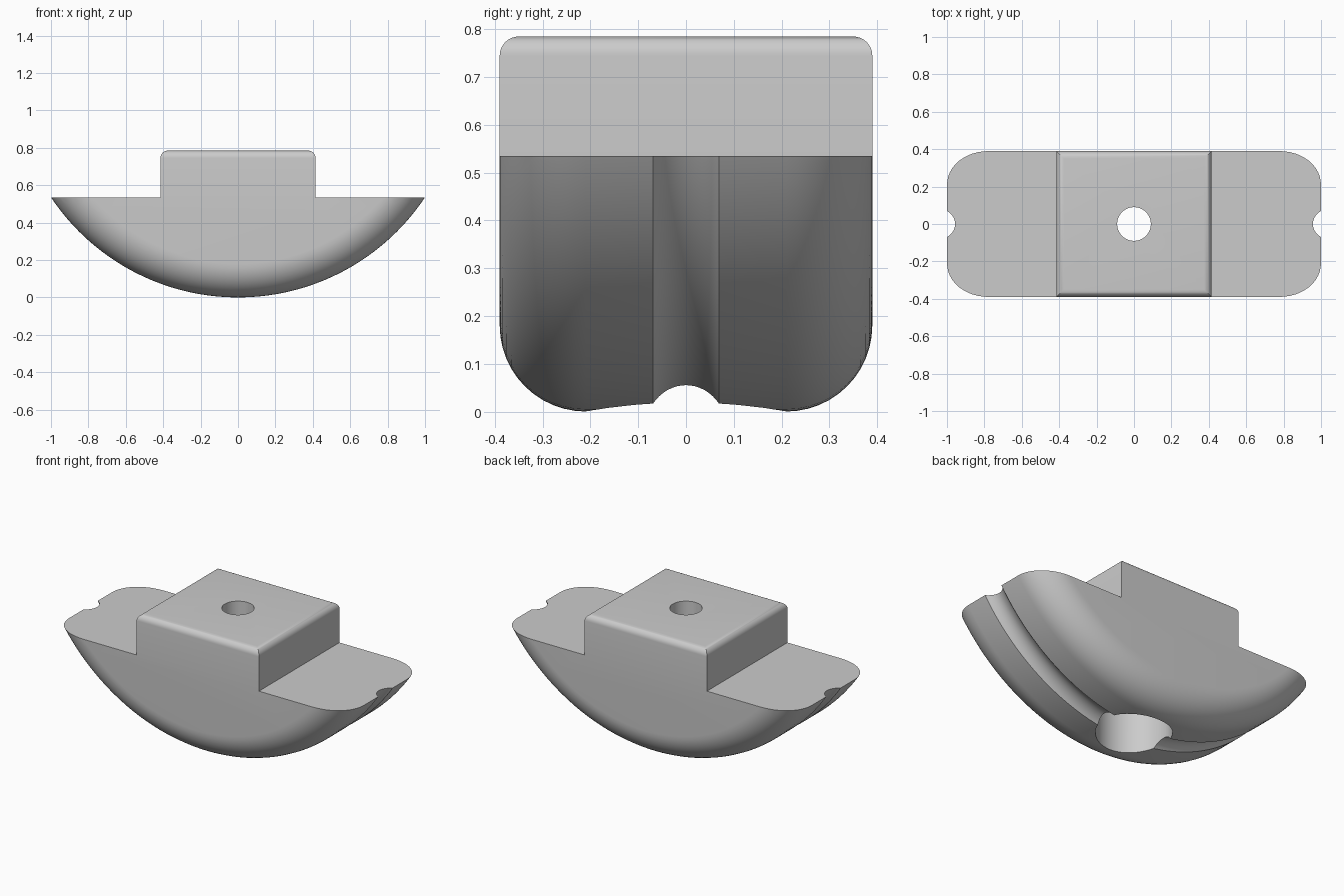
import bpy, bmesh, math

if "Cube" in bpy.data.objects:
    bpy.data.objects.remove(bpy.data.objects["Cube"], do_unlink=True)

RADIUS, HALF_DEPTH, ROUND = 1.202, 0.39, 0.18
LEDGE_Z, TOP_Z, BLOCK_X = 0.535, 0.785, 0.415
GROOVE_W, GROOVE_D = 0.069, 0.036

grey = bpy.data.materials.new("plain grey")
grey.use_nodes = True
grey.diffuse_color = (0.6, 0.6, 0.6, 1)
grey.node_tree.nodes["Principled BSDF"].inputs["Base Color"].default_value = grey.diffuse_color


def finish(name, bm):
    bmesh.ops.recalc_face_normals(bm, faces=bm.faces)
    mesh = bpy.data.meshes.new(name)
    bm.to_mesh(mesh)
    bm.free()
    mesh.materials.append(grey)
    obj = bpy.data.objects.new(name, mesh)
    bpy.context.collection.objects.link(obj)
    return obj


def box(name, x0, x1, z0, z1):
    bm = bmesh.new()
    bmesh.ops.create_cube(bm, size=1)
    for v in bm.verts:
        v.co = (x1 if v.co.x > 0 else x0, v.co.y * 2, z1 if v.co.z > 0 else z0)
    return finish(name, bm)


def cylinder(name, radius, z0, z1):
    bm = bmesh.new()
    bmesh.ops.create_cone(bm, cap_ends=True, segments=64, radius1=radius,
                          radius2=radius, depth=z1 - z0)
    bmesh.ops.translate(bm, verts=bm.verts, vec=(0, 0, (z0 + z1) / 2))
    return finish(name, bm)


def cut(target, cutter):
    mod = target.modifiers.new("cut", 'BOOLEAN')
    mod.operation, mod.solver, mod.object = 'DIFFERENCE', 'EXACT', cutter
    bpy.context.view_layer.objects.active = target
    bpy.ops.object.modifier_apply(modifier=mod.name)
    bpy.data.objects.remove(cutter, do_unlink=True)


# Rim profile (y, radius): rounded shoulder, flat tread, central groove
half = []
for i in range(13):
    a = math.pi / 2 * i / 12
    half.append((-HALF_DEPTH + ROUND * (1 - math.cos(a)), RADIUS - ROUND * (1 - math.sin(a))))
groove_r = (GROOVE_W ** 2 + GROOVE_D ** 2) / (2 * GROOVE_D)
spread = math.asin(GROOVE_W / groove_r)
groove = []
for i in range(17):
    a = spread * (i / 8 - 1)
    groove.append((groove_r * math.sin(a),
                   RADIUS + groove_r * math.cos(spread) - groove_r * math.cos(a)))
# The groove curves inwards, deepest on the centre line
groove = [(y, RADIUS - (r_depth)) for y, r_depth in
          [(y, RADIUS - r) for y, r in groove]]
groove = [(y, 2 * RADIUS - r if r > RADIUS else r) for y, r in groove]
profile = half + groove + [(-y, r) for y, r in reversed(half)]

# Wheel swept about the y axis, later trimmed to the rocker
bm = bmesh.new()
STEPS = 144
rings = []
for y, r in profile:
    rings.append([bm.verts.new((r * math.sin(t), y, RADIUS - r * math.cos(t)))
                  for t in (2 * math.pi * k / STEPS for k in range(STEPS))])
for a, b in zip(rings, rings[1:]):
    for k in range(STEPS):
        n = (k + 1) % STEPS
        bm.faces.new((a[k], a[n], b[n], b[k]))
bm.faces.new(rings[0])
bm.faces.new(rings[-1])
body = finish("rocker_body", bm)

# Trim the top and both ledges, leaving the raised block
cut(body, box("top_cutter", -2, 2, TOP_Z, 3))
for s in (-1, 1):
    cut(body, box("ledge_cutter", min(s * BLOCK_X, s * 2), max(s * BLOCK_X, s * 2), LEDGE_Z, 2))

# Round the top edges of the block
bm = bmesh.new()
bm.from_mesh(body.data)
bmesh.ops.dissolve_limit(bm, angle_limit=0.001, verts=bm.verts, edges=bm.edges)
rim = [e for e in bm.edges if all(abs(v.co.z - TOP_Z) < 1e-4 for v in e.verts)
       and e.calc_face_angle(0) > 1]
bmesh.ops.bevel(bm, geom=rim, offset=0.04, segments=8, profile=0.5, affect='EDGES')
bm.to_mesh(body.data)
bm.free()

# Through hole and wide recess from below
cut(body, cylinder("hole_cutter", 0.09, -0.5, 1.2))
cut(body, cylinder("recess_cutter", 0.21, -0.5, 0.42))

bpy.ops.object.select_all(action='DESELECT')
body.select_set(True)
bpy.context.view_layer.objects.active = body
bpy.ops.object.shade_smooth_by_angle(angle=math.radians(30))
